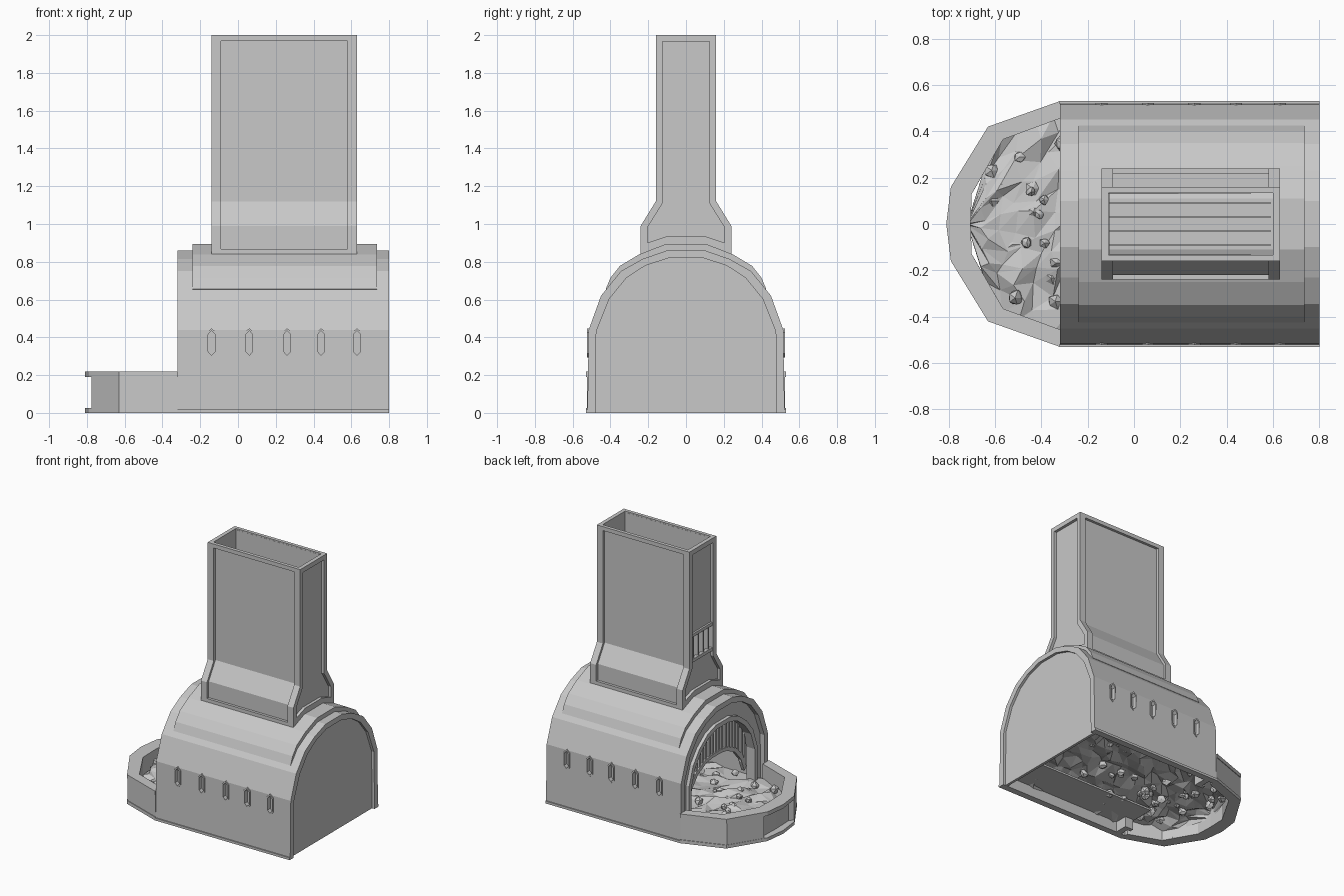
import bpy, bmesh, random
from mathutils import Vector

random.seed(4)
if "Cube" in bpy.data.objects:
    bpy.data.objects.remove(bpy.data.objects["Cube"], do_unlink=True)

grey = bpy.data.materials.new("plain_grey")
grey.use_nodes = True
GREY = (0.58, 0.58, 0.58, 1)
grey.diffuse_color = GREY
grey.node_tree.nodes["Principled BSDF"].inputs["Base Color"].default_value = GREY

# Placement of a 2D outline (u, v) extruded along w
ALONG_X = lambda u, v, w: (w, u, v)
ALONG_Y = lambda u, v, w: (u, w, v)
ALONG_Z = lambda u, v, w: (u, v, w)


def finish(name, bm, fix=True):
    if fix:
        bmesh.ops.recalc_face_normals(bm, faces=bm.faces)
    me = bpy.data.meshes.new(name)
    bm.to_mesh(me)
    bm.free()
    me.materials.append(grey)
    ob = bpy.data.objects.new(name, me)
    bpy.context.collection.objects.link(ob)
    return ob


def band(name, outer, inner, w0, w1, place, closed=False):
    """Strip between two matching outlines, extruded from w0 to w1."""
    bm = bmesh.new()
    rows = [[bm.verts.new(place(u, v, w)) for u, v in line]
            for line, w in ((outer, w0), (outer, w1), (inner, w1), (inner, w0))]
    n = len(outer)
    for i in range(n if closed else n - 1):
        j = (i + 1) % n
        for k in range(4):
            a, b = rows[k], rows[(k + 1) % 4]
            bm.faces.new((a[i], a[j], b[j], b[i]))
    if not closed:
        bm.faces.new([r[0] for r in rows])
        bm.faces.new([r[-1] for r in rows])
    return finish(name, bm)


def add_prism(bm, outline, w0, w1, place):
    a, b = ([bm.verts.new(place(u, v, w)) for u, v in outline] for w in (w0, w1))
    n = len(a)
    bm.faces.new(a)
    bm.faces.new(b)
    for i in range(n):
        j = (i + 1) % n
        bm.faces.new((a[i], a[j], b[j], b[i]))


def prism(name, outline, w0, w1, place):
    bm = bmesh.new()
    add_prism(bm, outline, w0, w1, place)
    return finish(name, bm)


def box(name, x, y, z):
    return prism(name, [(x[0], y[0]), (x[1], y[0]), (x[1], y[1]), (x[0], y[1])], *z, ALONG_Z)


def mirrored(half):
    """Mirror a right-hand half outline about the centre."""
    return half + [(-u, v) for u, v in reversed(half)]


# Vaulted body: shell, end wall, mouth frame and raised saddle
outer = mirrored([(.522, 0), (.515, .44), (.45, .62), (.345, .75), (.23, .815), (.1, .86)])
inner = mirrored([(.48, 0), (.475, .43), (.405, .605), (.315, .715), (.215, .78), (.09, .82)])
mouth = mirrored([(.38, 0), (.375, .36), (.33, .49), (.26, .58), (.17, .65), (.08, .68)])
body = band("body_shell", outer, inner, -.32, .8, ALONG_X)
prism("end_wall", inner, .76, .78, ALONG_X)
band("mouth_frame", inner, mouth, -.285, -.24, ALONG_X)
trim = [(u * 1.08, v * 1.05) for u, v in mouth]
band("mouth_trim", trim, mouth, -.31, -.285, ALONG_X)
saddle_out = mirrored([(.425, .655), (.4, .715), (.35, .778), (.25, .838), (.11, .893)])
saddle_in = mirrored([(.415, .65), (.38, .69), (.33, .74), (.22, .80), (.1, .85)])
band("saddle", saddle_out, saddle_in, -.24, .735, ALONG_X)

# Side vents: recessed long hexagons with a slim raised rim
def hexagon(x, w, h, z=.37):
    return [(x + w, z + h * .7), (x, z + h), (x - w, z + h * .7),
            (x - w, z - h * .7), (x, z - h), (x + w, z - h * .7)]

cut = bmesh.new()
for side in (1, -1):
    for x in (-.14, .06, .26, .44, .63):
        add_prism(cut, hexagon(x, .018, .065), side * .49, side * .6, ALONG_Y)
        band("vent_rim", hexagon(x, .026, .078), hexagon(x, .018, .065),
             side * .49, side * .523, ALONG_Y, True)
cutter = finish("vent_cutter", cut)
mod = body.modifiers.new("vents", 'BOOLEAN')
mod.operation, mod.object, mod.solver = 'DIFFERENCE', cutter, 'EXACT'
bpy.context.view_layer.objects.active = body
bpy.ops.object.modifier_apply(modifier="vents")
bpy.data.objects.remove(cutter, do_unlink=True)

# Grate of upright bars between the mouth arch and a lower arch
def arch_height(y, line):
    pts = sorted(line, key=lambda p: p[0])
    for (u0, v0), (u1, v1) in zip(pts, pts[1:]):
        if u0 <= y <= u1 and u1 > u0:
            return v0 + (v1 - v0) * (y - u0) / (u1 - u0)
    return 0

low_arch = mirrored([(.33, .2), (.29, .3), (.22, .38), (.12, .43), (.05, .44)])
low_arch_top = [(u * 1.08, v + .025) for u, v in low_arch]
band("grate_arch", low_arch_top, low_arch, -.255, -.23, ALONG_X)
for i in range(-9, 10):
    y = i * .038
    bottom = max(.22, arch_height(y, low_arch) + .01)
    box("grate_bar", (-.25, -.235), (y - .009, y + .009), (bottom, arch_height(y, mouth) + .03))

# Base flanges, and the floor ledge under the rubble
for side in (1, -1):
    box("base_flange", (-.32, .8), sorted((side * .48, side * .53)), (0, .018))
box("floor_ledge", (-.32, .76), (-.48, -.2), (.08, .095))

# Hearth basin: wall with a recessed tip, top lip and base lip
def mirror_y(half):
    return half + [(x, -y) for x, y in reversed(half[:-1])]

rim = mirror_y([(-.32, .53), (-.63, .42), (-.79, .16), (-.81, 0)])
inside = mirror_y([(-.32, .455), (-.565, .365), (-.70, .13), (-.705, 0)])
wall = mirror_y([(-.32, .525), (-.63, .415), (-.775, .18), (-.75, .15), (-.755, 0)])
wall_in = mirror_y([(-.32, .455), (-.565, .365), (-.69, .147), (-.70, .13), (-.705, 0)])
band("basin_wall", wall, wall_in, .01, .21, ALONG_Z)
band("basin_lip", rim, inside, .19, .22, ALONG_Z)
band("basin_base", rim, inside, 0, .025, ALONG_Z)

# Rubble bed over the basin and body floor
def half_width(x):
    for (x0, y0), (x1, y1) in zip(inside[:3], inside[1:4]):
        if x1 <= x <= x0:
            return y0 + (y1 - y0) * (x0 - x) / (x0 - x1) + .02
    return .475

bm = bmesh.new()
NX, NY = 20, 11
grid = []
for i in range(NX + 1):
    row = []
    for j in range(NY + 1):
        x = -.715 + 1.465 * i / NX
        t = 2 * j / NY - 1
        if 0 < i < NX and 0 < j < NY:
            x += random.uniform(-.025, .025)
            t += random.uniform(-.05, .05)
        z = .09 + .04 * (1 - t * t) + random.uniform(-.025, .025)
        row.append(bm.verts.new((x, t * half_width(max(x, -.705)), z)))
    grid.append(row)
for i in range(NX):
    for j in range(NY):
        a, b, c, d = grid[i][j], grid[i + 1][j], grid[i + 1][j + 1], grid[i][j + 1]
        bm.faces.new((a, b, c))
        bm.faces.new((a, c, d))
finish("rubble_bed", bm)

# Loose stones
for k in range(44):
    x = random.uniform(-.62, -.3) if k < 18 else random.uniform(-.3, .65)
    y = random.uniform(-.85, .85) * half_width(x)
    bm = bmesh.new()
    bmesh.ops.create_icosphere(bm, subdivisions=1, radius=random.uniform(.024, .04))
    for v in bm.verts:
        v.co = v.co * random.uniform(.7, 1.15) + Vector((x, y, .13 if k % 2 else .1))
    finish("stone", bm)

# Chimney panels: a lofted sheet with a grille opening on one end
X0, X1 = -.14, .63
def chimney_half(z):
    return .16 if z >= 1.12 else .24 if z <= .99 else .16 + .08 * (1.12 - z) / .13

levels = (.84, .99, 1.12, 1.16, 1.35, 1.99)
bm = bmesh.new()
rings = []
for z in levels:
    h = chimney_half(z) - .02
    rings.append([bm.verts.new(p) for p in ((X0 + .022, -h, z), (X1 - .022, -h, z),
                                            (X1 - .022, h, z), (X0 + .022, h, z))])
for i, (lo, hi) in enumerate(zip(rings, rings[1:])):
    for k in range(4):
        if not (k == 3 and levels[i] == 1.16):
            m = (k + 1) % 4
            bm.faces.new((lo[k], lo[m], hi[m], hi[k]))
panels = finish("chimney_panels", bm, fix=False)
solid = panels.modifiers.new("thickness", 'SOLIDIFY')
solid.thickness = .01

# Chimney frame: end rings, corner strips, long rails
side_line = [(.16, 2), (.16, 1.12), (.24, .99), (.24, .835)]
side_in = [(.134, 2), (.134, 1.115), (.214, .985), (.214, .835)]
ring_out = side_line + [(.1, .86)]
ring_in = [(.124, 1.965), (.124, 1.11), (.205, .98), (.205, .9), (.1, .935)]
for x, d in ((X0, 1), (X1, -1)):
    band("chimney_end_frame", mirrored(ring_out), mirrored(ring_in), x, x + d * .03, ALONG_X, True)
    for side in (1, -1):
        band("chimney_corner_strip", [(side * u, v) for u, v in side_line],
             [(side * u, v) for u, v in side_in], x, x + d * .05, ALONG_X)
for side in (1, -1):
    box("chimney_top_rail", (X0, X1), sorted((side * .134, side * .16)), (1.97, 2))
    box("chimney_foot_rail", (X0, X1), sorted((side * .21, side * .24)), (.835, .868))

# Grille: rails and long slats inside the flue
for z in (1.16, 1.35):
    box("grille_rail", (X0 + .008, X0 + .035), (-.14, .14), (z - .012, z + .012))
for y in (-.09, -.03, .03, .09):
    box("grille_slat", (X0 + .015, .59), (y - .004, y + .004), (1.16, 1.35))
